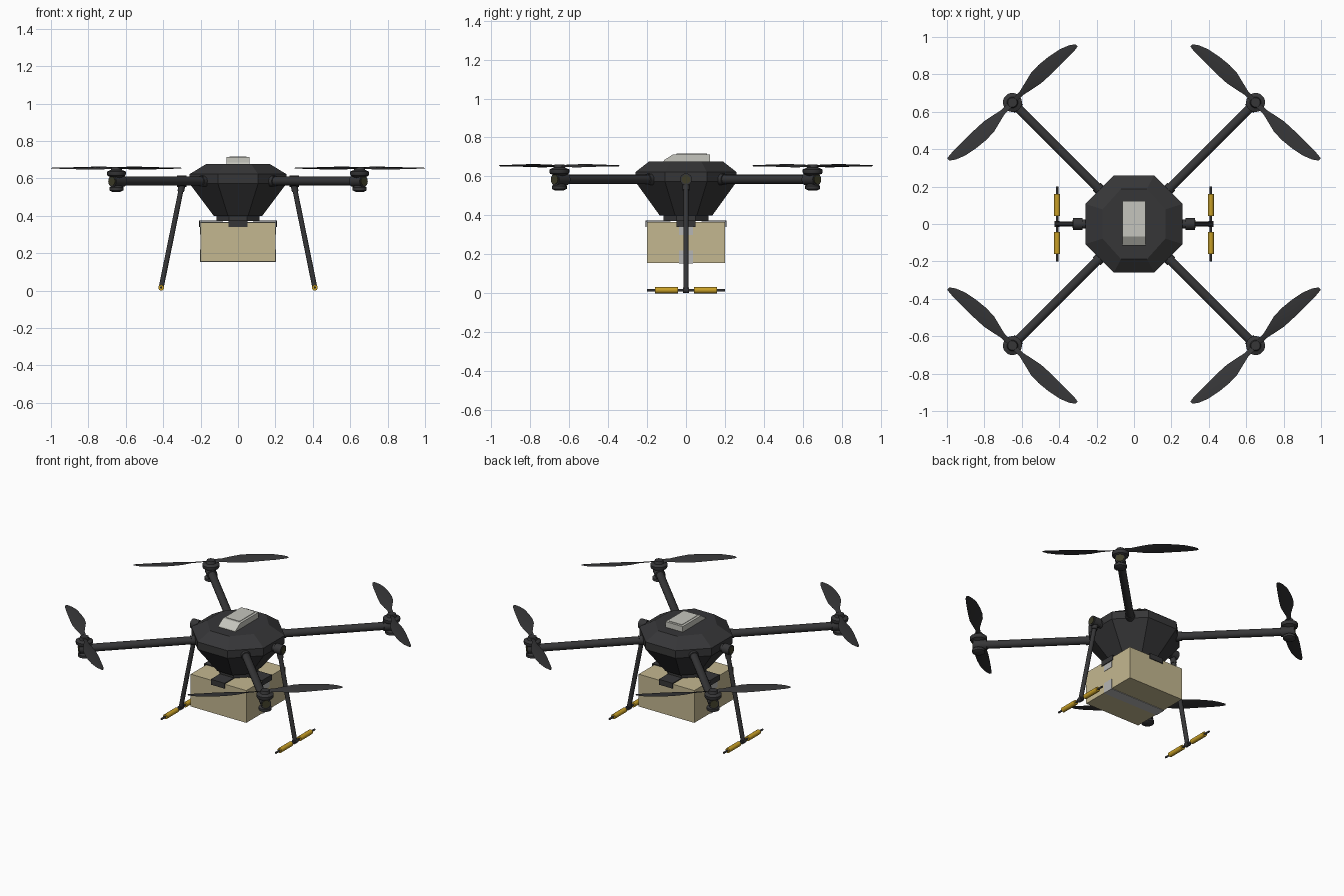
import bpy, bmesh, math
from mathutils import Vector, Matrix

cube = bpy.data.objects.get("Cube")
if cube:
    bpy.data.objects.remove(cube, do_unlink=True)


def material(name, rgb):
    m = bpy.data.materials.new(name)
    m.use_nodes = True
    m.diffuse_color = (*rgb, 1)
    m.node_tree.nodes["Principled BSDF"].inputs["Base Color"].default_value = (*rgb, 1)
    return m


CHARCOAL = material("charcoal", (0.037, 0.037, 0.039))
CARDBOARD = material("cardboard", (0.55, 0.475, 0.28))
YELLOW = material("yellow foam", (0.58, 0.35, 0.02))
HATCH = material("light grey", (0.56, 0.56, 0.51))
TAPE = material("tape grey", (0.47, 0.47, 0.46))
OLIVE = material("dark olive", (0.05, 0.048, 0.022))


def finish(name, bm, mat, smooth=False):
    bmesh.ops.recalc_face_normals(bm, faces=bm.faces)
    me = bpy.data.meshes.new(name)
    bm.to_mesh(me)
    bm.free()
    me.materials.append(mat)
    ob = bpy.data.objects.new(name, me)
    bpy.context.collection.objects.link(ob)
    if smooth:
        bpy.ops.object.select_all(action='DESELECT')
        ob.select_set(True)
        bpy.context.view_layer.objects.active = ob
        bpy.ops.object.shade_smooth_by_angle(angle=math.radians(35))
    return ob


def loft(bm, rings):
    """Skin closed rings of points and cap both ends."""
    loops = [[bm.verts.new(p) for p in ring] for ring in rings]
    n = len(loops[0])
    for a, b in zip(loops, loops[1:]):
        for i in range(n):
            j = (i + 1) % n
            bm.faces.new((a[i], a[j], b[j], b[i]))
    bm.faces.new(loops[0])
    bm.faces.new(loops[-1])


def box(name, lo, hi, mat):
    lo, hi = Vector(lo), Vector(hi)
    bm = bmesh.new()
    bmesh.ops.create_cube(bm, size=1)
    for v in bm.verts:
        v.co = (lo + hi) / 2 + v.co * (hi - lo)
    return finish(name, bm, mat)


def tube(name, a, b, r, mat, sides=16, r2=None):
    a, b = Vector(a), Vector(b)
    d = b - a
    bm = bmesh.new()
    bmesh.ops.create_cone(bm, cap_ends=True, segments=sides, radius1=r,
                          radius2=r if r2 is None else r2, depth=d.length)
    turn = Vector((0, 0, 1)).rotation_difference(d).to_matrix().to_4x4()
    bm.transform(Matrix.Translation((a + b) / 2) @ turn)
    return finish(name, bm, mat, True)


def octagon(hx, hy, z):
    k = 1 / math.cos(math.pi / 8)
    return [(hx * k * math.cos(math.pi * (i + 0.5) / 4),
             hy * k * math.sin(math.pi * (i + 0.5) / 4), z) for i in range(8)]


# Faceted eight-sided hull
bm = bmesh.new()
loft(bm, [octagon(0.13, 0.135, 0.4), octagon(0.26, 0.26, 0.573),
          octagon(0.26, 0.26, 0.622), octagon(0.168, 0.188, 0.678)])
finish("hull", bm, CHARCOAL)

# Payload mount under the hull
bm = bmesh.new()
loft(bm, [octagon(0.115, 0.115, 0.372), octagon(0.115, 0.115, 0.402)])
finish("payload_mount", bm, CHARCOAL)

# Hatch with a sloped front, extruded across x, and its raised panel
bm = bmesh.new()
side = [(-0.12, 0.67), (-0.112, 0.684), (-0.066, 0.714), (0.122, 0.714), (0.122, 0.67)]
loft(bm, [[(x, y, z) for y, z in side] for x in (-0.062, 0.062)])
finish("hatch", bm, HATCH)
box("hatch_panel", (-0.046, -0.05, 0.713), (0.046, 0.108, 0.717), HATCH)

# Parcel with tape around its underside and up two sides
box("parcel", (-0.2, -0.2, 0.155), (0.2, 0.2, 0.365), CARDBOARD)
box("tape_bottom", (-0.202, -0.035, 0.152), (0.202, 0.035, 0.156), TAPE)
box("tape_top", (-0.202, -0.035, 0.364), (0.202, 0.035, 0.367), TAPE)
for s, word in ((-1, "right"), (1, "left")):
    for part, z0, z1 in (("lower", 0.152, 0.22), ("upper", 0.3, 0.367)):
        xs = sorted((s * 0.199, s * 0.202))
        box(f"tape_{part}_{word}", (xs[0], -0.035, z0), (xs[1], 0.035, z1), TAPE)

# Four bent clips holding the parcel, one on each side
clip = [(0.08, 0.370), (0.203, 0.370), (0.203, 0.34), (0.208, 0.34), (0.208, 0.375), (0.08, 0.375)]
for i, word in enumerate(("left", "back", "right", "front")):
    bm = bmesh.new()
    loft(bm, [[(x, y, z) for x, z in clip] for y in (-0.05, 0.05)])
    bm.transform(Matrix.Rotation(i * math.pi / 2, 4, 'Z'))
    finish(f"clip_{word}", bm, CHARCOAL)

# Motor profile (radius, height) and blade stations (distance, leading, trailing, pitch)
MOTOR = [(0.022, 0.528), (0.038, 0.536), (0.038, 0.552), (0.022, 0.562), (0.022, 0.602),
         (0.047, 0.614), (0.051, 0.622), (0.051, 0.636), (0.03, 0.645), (0.025, 0.662)]
BLADE = [(0.0, 0.014, -0.014, 0.004), (0.07, 0.014, -0.013, 0.006), (0.12, 0.026, -0.024, 0.008),
         (0.18, 0.041, -0.036, 0.008), (0.24, 0.043, -0.039, 0.007), (0.31, 0.036, -0.040, 0.005),
         (0.38, 0.022, -0.040, 0.004), (0.43, 0.002, -0.039, 0.002), (0.458, -0.018, -0.035, 0.001)]
HUB = 0.65

for sx, wx in ((-1, "right"), (1, "left")):
    for sy, wy in ((-1, "front"), (1, "back")):
        tag = f"{wy}_{wx}"

        def at(t, z=0.585):
            return (sx * t, sy * t, z)

        # Arm with a collar at the hull and a clamp under the motor
        tube(f"arm_{tag}", at(0.13), at(0.655), 0.024, CHARCOAL)
        tube(f"arm_collar_{tag}", at(0.165), at(0.2), 0.029, CHARCOAL)
        tube(f"arm_clamp_{tag}", at(0.615), at(0.672), 0.031, CHARCOAL)
        tube(f"arm_cap_{tag}", at(0.671), at(0.675), 0.024, OLIVE)

        # Turned motor
        bm = bmesh.new()
        loft(bm, [[(sx * HUB + r * math.cos(a), sy * HUB + r * math.sin(a), z)
                   for a in (math.tau * k / 20 for k in range(20))] for r, z in MOTOR])
        finish(f"motor_{tag}", bm, CHARCOAL, True)

        # Two swept blades, mirrored from corner to corner
        bm = bmesh.new()
        c = math.sqrt(0.5)
        for turn in (1, -1):
            rings = []
            for u, lead, trail, pitch in BLADE:
                mid = (lead + trail) / 2
                section = [(lead, pitch), (mid, 0.003), (trail, -pitch), (mid, -0.003)]
                rings.append([(sx * (HUB + turn * c * (v - u)),
                               sy * (HUB + turn * c * (v + u)), 0.655 + h) for v, h in section])
            loft(bm, rings)
        finish(f"propeller_{tag}", bm, CHARCOAL, True)

    # Landing leg with its socket, knee and foot joint
    tube(f"leg_socket_{wx}", (sx * 0.22, 0, 0.585), (sx * 0.315, 0, 0.585), 0.024, CHARCOAL)
    tube(f"leg_knuckle_{wx}", (sx * 0.275, 0, 0.585), (sx * 0.325, 0, 0.585), 0.031, CHARCOAL)
    tube(f"leg_socket_cap_{wx}", (sx * 0.324, 0, 0.585), (sx * 0.328, 0, 0.585), 0.022, OLIVE)
    tube(f"leg_{wx}", (sx * 0.297, 0, 0.575), (sx * 0.41, 0, 0.02), 0.0135, CHARCOAL)
    tube(f"leg_sleeve_{wx}", (sx * 0.295, 0, 0.585), (sx * 0.306, 0, 0.53), 0.018, CHARCOAL)
    tube(f"foot_joint_{wx}", (sx * 0.411, -0.016, 0.016), (sx * 0.411, 0.016, 0.016), 0.014, CHARCOAL)

    # Skid bar with two foam grips
    tube(f"skid_{wx}", (sx * 0.411, -0.2, 0.016), (sx * 0.411, 0.2, 0.016), 0.006, CHARCOAL, 12)
    for sy, wy in ((-1, "front"), (1, "back")):
        tube(f"grip_{wy}_{wx}", (sx * 0.411, sy * 0.042, 0.016),
             (sx * 0.411, sy * 0.16, 0.016), 0.0155, YELLOW)
